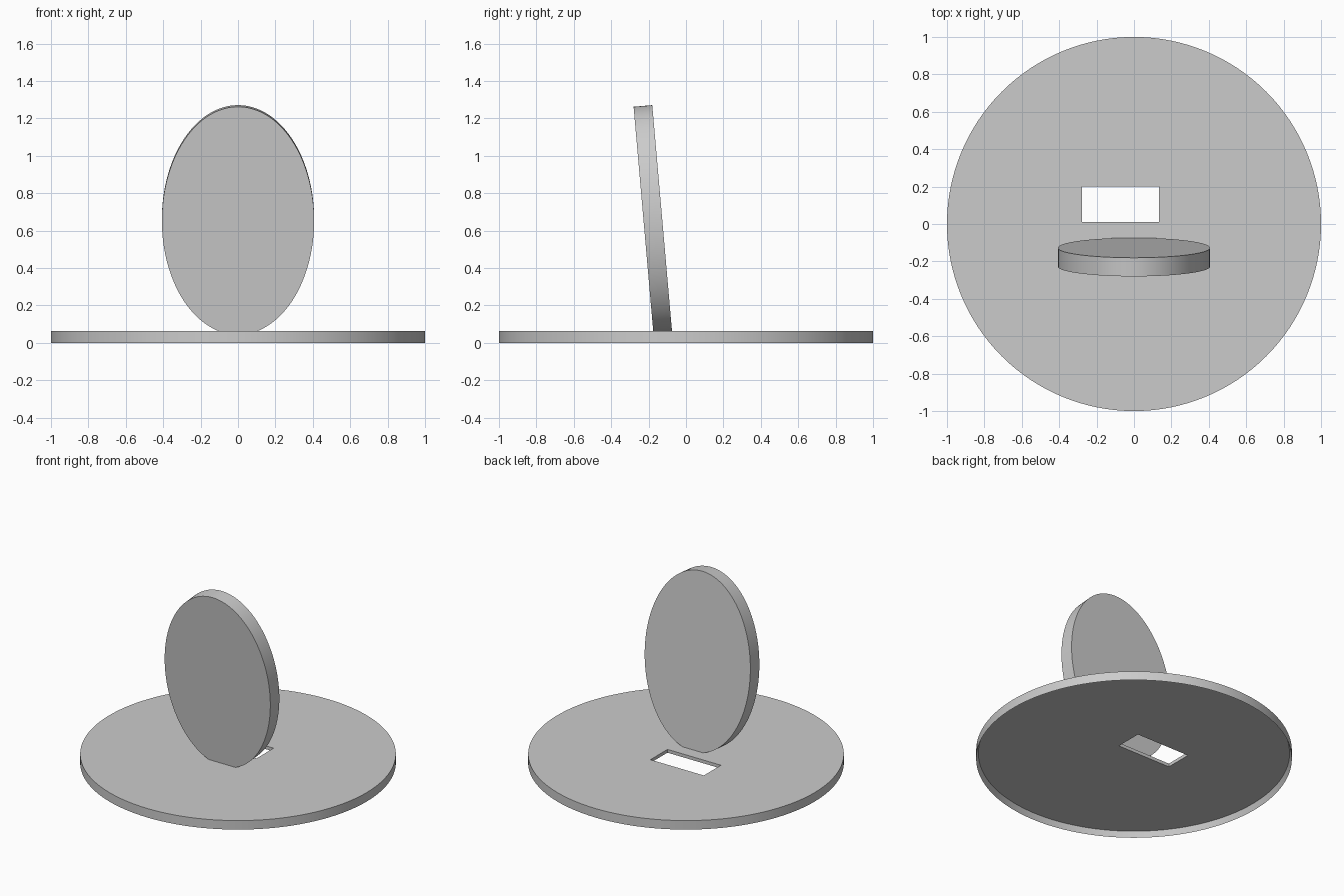
import bpy
import bmesh
import math

cube = bpy.data.objects.get("Cube")
if cube:
    bpy.data.objects.remove(cube, do_unlink=True)

grey = bpy.data.materials.new("plain grey")
grey.use_nodes = True
colour = (0.6, 0.6, 0.6, 1)
grey.diffuse_color = colour
grey.node_tree.nodes["Principled BSDF"].inputs["Base Color"].default_value = colour

BASE_TOP = 0.063
RECESS_TOP = 0.04


def finish(obj, name):
    obj.name = name
    obj.data.materials.append(grey)
    bpy.ops.object.select_all(action='DESELECT')
    obj.select_set(True)
    bpy.context.view_layer.objects.active = obj
    bpy.ops.object.shade_smooth_by_angle(angle=math.radians(30))
    return obj


def cut(obj, cutter):
    mod = obj.modifiers.new("cut", 'BOOLEAN')
    mod.operation = 'DIFFERENCE'
    mod.solver = 'EXACT'
    mod.object = cutter
    bpy.context.view_layer.objects.active = obj
    bpy.ops.object.modifier_apply(modifier=mod.name)
    bpy.data.objects.remove(cutter, do_unlink=True)


def box(x0, x1, y0, y1, z0, z1):
    bpy.ops.mesh.primitive_cube_add(
        size=1, location=((x0 + x1) / 2, (y0 + y1) / 2, (z0 + z1) / 2))
    obj = bpy.context.object
    obj.scale = (x1 - x0, y1 - y0, z1 - z0)
    return obj


# Round base with a shallow hollow underside
bpy.ops.mesh.primitive_cylinder_add(
    vertices=128, radius=1, depth=BASE_TOP, location=(0, 0, BASE_TOP / 2))
base = bpy.context.object
bm = bmesh.new()
bm.from_mesh(base.data)
bm.faces.ensure_lookup_table()
underside = min(bm.faces, key=lambda f: f.normal.z)
bmesh.ops.inset_individual(bm, faces=[underside], thickness=0.014)
bmesh.ops.translate(bm, verts=underside.verts, vec=(0, 0, RECESS_TOP))
bm.to_mesh(base.data)
bm.free()

# Rectangular slot through the base
cut(base, box(-0.278, 0.135, 0.012, 0.2, -0.1, 0.2))
finish(base, "round_base")

# Upright oval plate, leaning forward
bpy.ops.mesh.primitive_cylinder_add(
    vertices=128, radius=1, depth=0.1, rotation=(math.radians(90), 0, 0))
plate = bpy.context.object
bpy.ops.object.transform_apply(rotation=True)
plate.scale = (0.407, 1, 0.612)
bpy.ops.object.transform_apply(scale=True)
plate.rotation_euler.x = math.radians(5)
plate.location = (0, -0.177, 0.657)
bpy.ops.object.transform_apply(location=True, rotation=True)

# Trim the plate foot so it stays inside the base thickness
cut(plate, box(-1, 1, -1, 1, -0.5, RECESS_TOP + 0.005))
finish(plate, "oval_plate")
